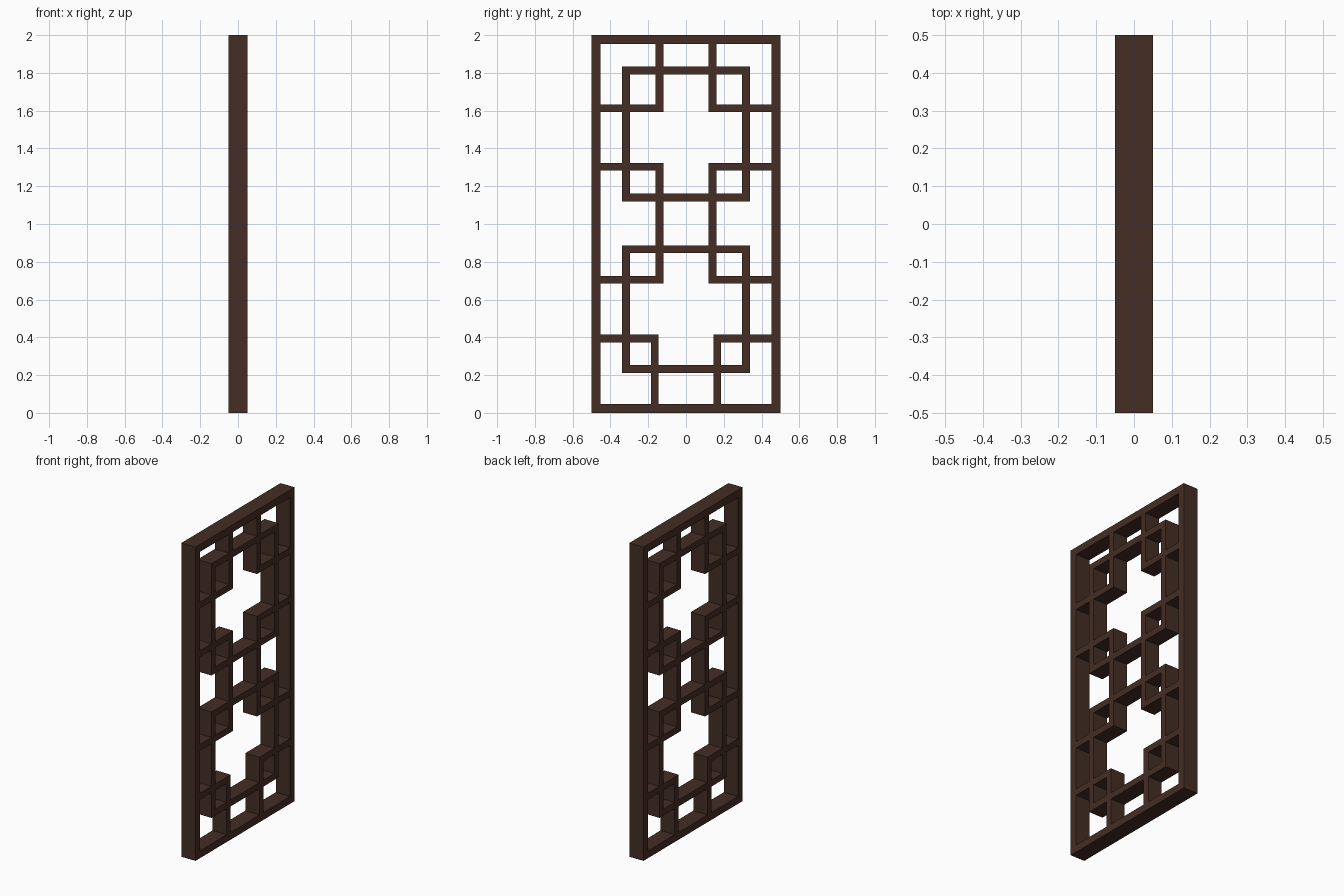
import bpy
import bmesh
from mathutils import Matrix, Vector

if "Cube" in bpy.data.objects:
    bpy.data.objects.remove(bpy.data.objects["Cube"])

wood = bpy.data.materials.new("dark brown wood")
wood.diffuse_color = (0.058, 0.027, 0.018, 1)
wood.use_nodes = True
wood.node_tree.nodes["Principled BSDF"].inputs["Base Color"].default_value = wood.diffuse_color


def finish(name, bm):
    mesh = bpy.data.meshes.new(name)
    bm.to_mesh(mesh)
    bm.free()
    mesh.materials.append(wood)
    obj = bpy.data.objects.new(name, mesh)
    bpy.context.collection.objects.link(obj)


def bar(name, y0, y1, z0, z1, depth=0.0996):
    bm = bmesh.new()
    m = Matrix.Translation(Vector((0, (y0 + y1) / 2, (z0 + z1) / 2)))
    m = m @ Matrix.Diagonal((depth, abs(y1 - y0), z1 - z0, 1))
    bmesh.ops.create_cube(bm, size=1, matrix=m)
    finish(name, bm)


def ring(name, y, z0, z1, t, depth):
    """Rectangular frame: outer half width y, bar thickness t."""
    bm = bmesh.new()
    corners = [(-1, 0), (1, 0), (1, 1), (-1, 1)]
    loops = []
    for x in (-depth / 2, depth / 2):
        for inset in (0, t):
            loops.append([bm.verts.new((x, s * (y - inset),
                                        (z1 - inset) if top else (z0 + inset)))
                          for s, top in corners])
    back_out, back_in, front_out, front_in = loops
    for a, b in ((back_out, back_in), (back_in, front_in),
                 (front_in, front_out), (front_out, back_out)):
        for i in range(4):
            j = (i + 1) % 4
            bm.faces.new((a[i], a[j], b[j], b[i]))
    bmesh.ops.recalc_face_normals(bm, faces=bm.faces)
    finish(name, bm)


# Outer frame and the two inner squares
ring("outer_frame", 0.5, 0, 2, 0.047, 0.1)
ring("upper_square", 0.338, 1.12, 1.833, 0.041, 0.0992)
ring("lower_square", 0.338, 0.212, 0.887, 0.041, 0.0992)

# Lattice bars, mirrored left and right
T = 0.041
for side, s in (("left", -1), ("right", 1)):
    # short rails from the frame: bottom height and inner end
    for label, z, end in (("top", 1.592, 0.12), ("upper_middle", 1.282, 0.12),
                          ("lower_middle", 0.684, 0.12), ("bottom", 0.373, 0.145)):
        bar(f"{label}_rail_{side}", s * end, s * 0.46, z, z + T)
    # uprights joining the rail ends
    for label, z0, z1, end in (("top", 1.592, 1.96, 0.12),
                               ("middle", 0.684, 1.323, 0.12),
                               ("bottom", 0.04, 0.414, 0.145)):
        bar(f"{label}_upright_{side}", s * end, s * (end + T), z0, z1)
